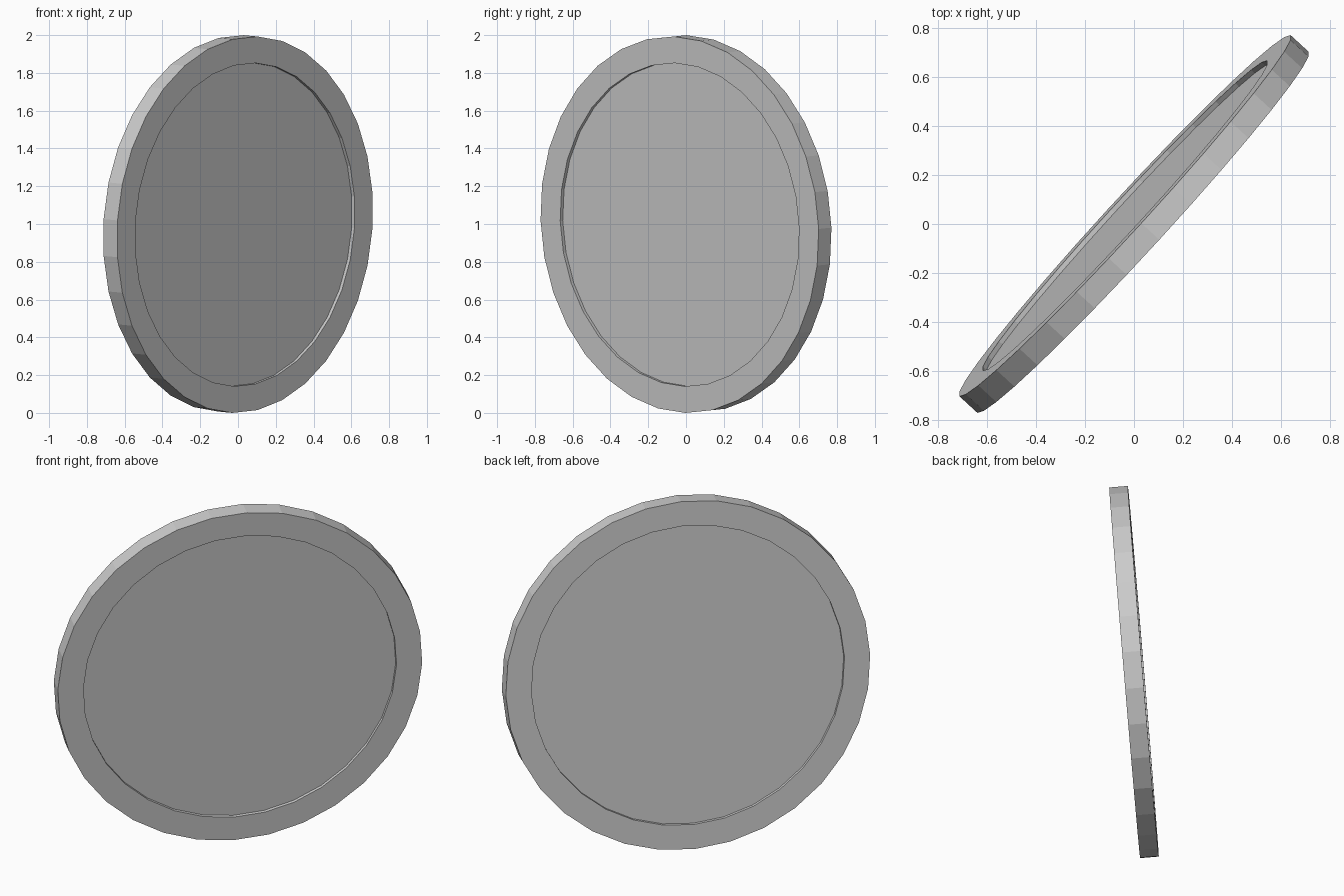
import bpy, bmesh, math
from mathutils import Matrix, Vector

if "Cube" in bpy.data.objects:
    bpy.data.objects.remove(bpy.data.objects["Cube"])

SIDES = 32
PHASE = math.radians(-1.3)     # small roll of the disc about its own axis
YAW = math.radians(47.4)       # heading of the disc plane seen from above
TILT = math.radians(4.0)       # top leans towards the front
R, INNER, HALF, DEPTH = 0.999, 0.858, 0.05, 0.02

# Disc profile (radius, height along axis), with a shallow recess on both faces
profile = [(INNER, -HALF + DEPTH), (INNER, -HALF), (R, -HALF),
           (R, HALF), (INNER, HALF), (INNER, HALF - DEPTH)]

bm = bmesh.new()
rings = []
for r, h in profile:
    rings.append([bm.verts.new((r * math.cos(a), r * math.sin(a), h))
                  for a in (PHASE + 2 * math.pi * i / SIDES for i in range(SIDES))])
for lo, hi in zip(rings, rings[1:]):
    for i in range(SIDES):
        j = (i + 1) % SIDES
        bm.faces.new((lo[i], lo[j], hi[j], hi[i]))
# Recess floors
bm.faces.new(rings[0][::-1])
bm.faces.new(rings[-1])
bmesh.ops.recalc_face_normals(bm, faces=bm.faces)

# Stand the disc up: in-plane horizontal, in-plane up, face normal
side = Vector((math.cos(YAW), math.sin(YAW), 0))
flat = Vector((math.sin(YAW), -math.cos(YAW), 0))
normal = flat * math.cos(TILT) - Vector((0, 0, math.sin(TILT)))
up = normal.cross(side)
bm.transform(Matrix((side, up, normal)).transposed().to_4x4())
bm.transform(Matrix.Translation((0, 0, -min(v.co.z for v in bm.verts))))

mesh = bpy.data.meshes.new("rimmed_disc")
bm.to_mesh(mesh)
bm.free()
bpy.context.collection.objects.link(bpy.data.objects.new("rimmed_disc", mesh))
